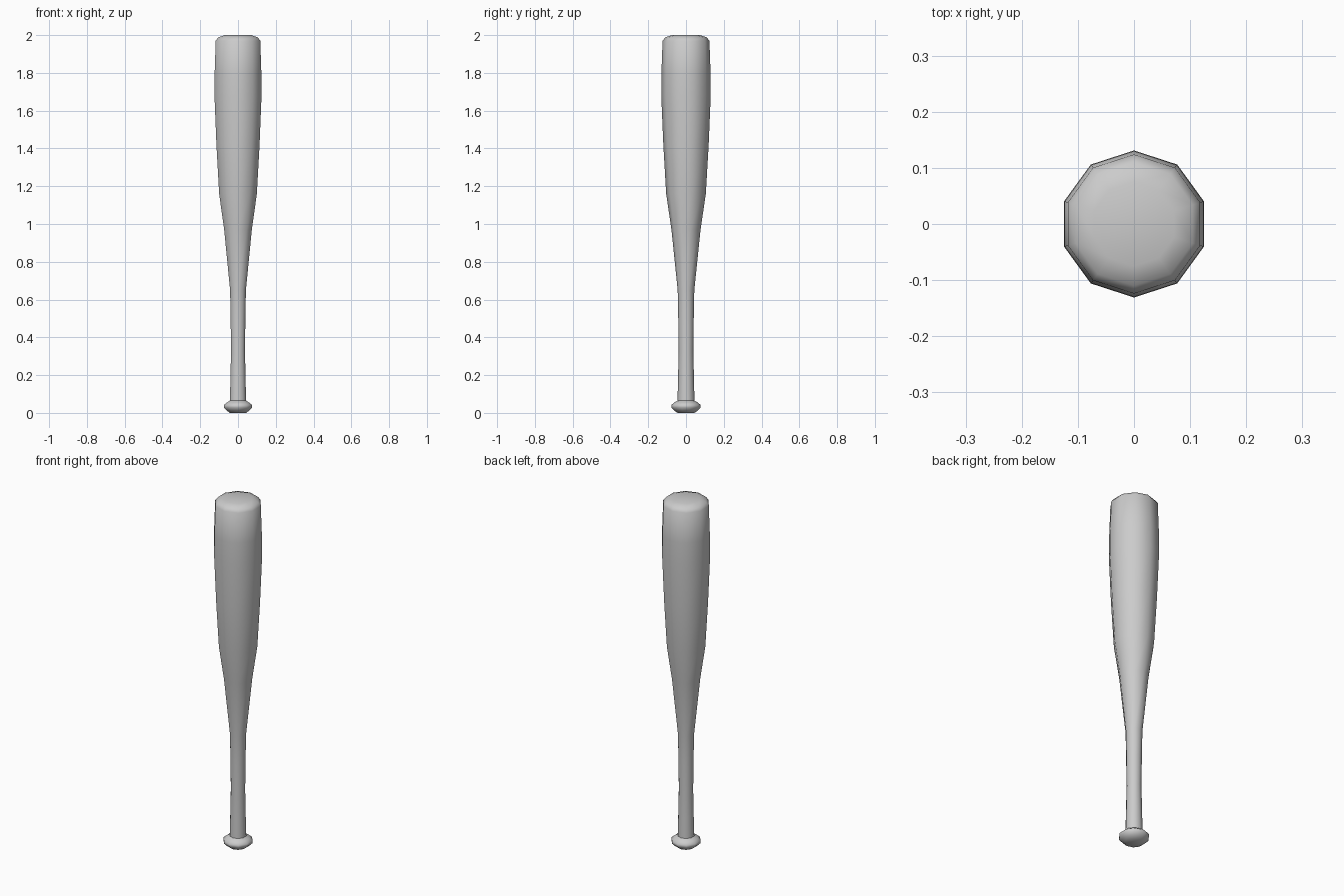
import bpy
import bmesh
import math

cube = bpy.data.objects.get("Cube")
if cube:
    bpy.data.objects.remove(cube, do_unlink=True)

SIDES = 10

grey = bpy.data.materials.new("plain_grey")
grey.use_nodes = True
colour = (0.6, 0.6, 0.6, 1)
grey.diffuse_color = colour
grey.node_tree.nodes["Principled BSDF"].inputs["Base Color"].default_value = colour


def lathe(name, profile):
    """Turn (radius, height) points about z, with a flat cap at each end."""
    bm = bmesh.new()
    rings = []
    for r, z in profile:
        ring = []
        for i in range(SIDES):
            a = math.pi / 2 + 2 * math.pi * i / SIDES
            ring.append(bm.verts.new((r * math.cos(a), r * math.sin(a), z)))
        rings.append(ring)
    for low, high in zip(rings, rings[1:]):
        for i in range(SIDES):
            j = (i + 1) % SIDES
            bm.faces.new((low[i], low[j], high[j], high[i]))
    bm.faces.new(rings[0][::-1])
    bm.faces.new(rings[-1])
    mesh = bpy.data.meshes.new(name)
    bm.to_mesh(mesh)
    bm.free()
    mesh.materials.append(grey)
    obj = bpy.data.objects.new(name, mesh)
    bpy.context.collection.objects.link(obj)
    bpy.ops.object.select_all(action='DESELECT')
    obj.select_set(True)
    bpy.context.view_layer.objects.active = obj
    bpy.ops.object.shade_smooth_by_angle(angle=math.radians(50))
    return obj


# Knob, grip, taper, barrel and rounded end in one turned profile
lathe("bat", [
    (0.045, 0.0), (0.062, 0.012), (0.078, 0.028), (0.078, 0.042),
    (0.062, 0.055), (0.045, 0.065),
    (0.042, 0.18), (0.039, 0.33), (0.041, 0.5), (0.044, 0.65),
    (0.077, 0.97), (0.105, 1.16), (0.12, 1.42), (0.131, 1.68),
    (0.13, 1.8), (0.124, 1.97), (0.11, 1.988), (0.075, 2.0),
])
